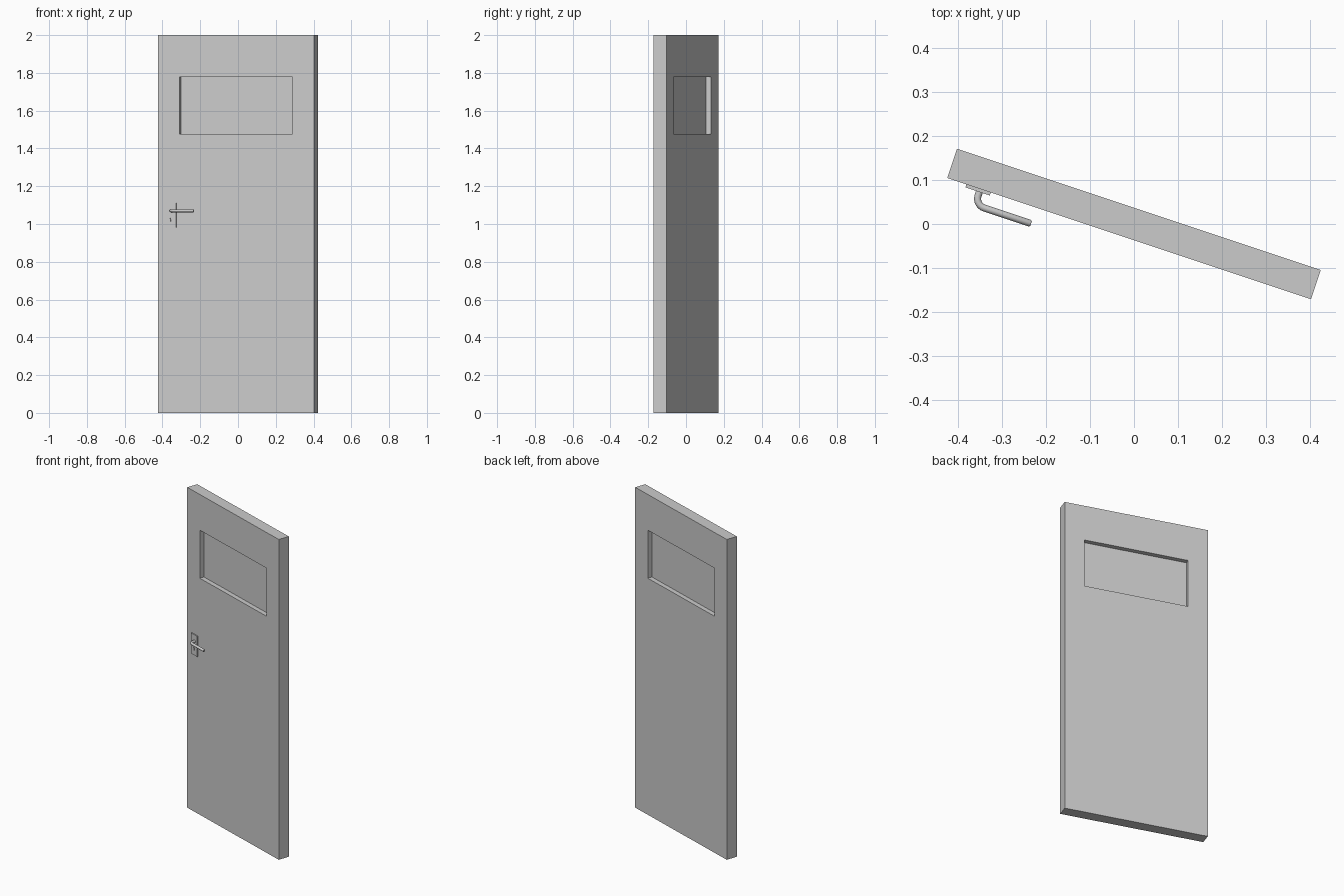
import bpy, bmesh, math
from mathutils import Matrix

if "Cube" in bpy.data.objects:
    bpy.data.objects.remove(bpy.data.objects["Cube"])

# The whole door stands slightly turned: parts are modelled straight, then rotated
TURN = Matrix.Rotation(math.atan2(-0.275, 0.825), 4, 'Z')
W, T, H = 0.87, 0.07, 2.0


def add(name, bm):
    bmesh.ops.recalc_face_normals(bm, faces=bm.faces[:])
    me = bpy.data.meshes.new(name)
    bm.to_mesh(me)
    bm.free()
    ob = bpy.data.objects.new(name, me)
    bpy.context.collection.objects.link(ob)
    ob.matrix_world = TURN
    return ob


def box(name, lo, hi):
    bm = bmesh.new()
    size = [b - a for a, b in zip(lo, hi)]
    mid = [(a + b) / 2 for a, b in zip(lo, hi)]
    bmesh.ops.create_cube(bm, size=1, matrix=Matrix.Translation(mid) @ Matrix.Diagonal((*size, 1)))
    return add(name, bm)


def rect(x0, x1, z0, z1):
    return [(x0, z0), (x1, z0), (x1, z1), (x0, z1)]


# Door leaf with a window opening through it
bm = bmesh.new()
outer, inner = rect(-W / 2, W / 2, 0, H), rect(-0.316, 0.316, 1.477, 1.777)
rings = [[bm.verts.new((x, y, z)) for x, z in r]
         for r, y in ((outer, -T / 2), (inner, -T / 2), (inner, T / 2), (outer, T / 2))]
for k in range(4):
    a, b = rings[k], rings[(k + 1) % 4]
    for i in range(4):
        j = (i + 1) % 4
        bm.faces.new((a[i], a[j], b[j], b[i]))
add("door_leaf", bm)

# Pane set in the middle of the opening
box("window_pane", (-0.316, -0.006, 1.477), (0.316, 0.006, 1.777))

# Handle plate with a keyhole cut into it
plate = box("handle_plate", (-0.389, -0.042, 0.982), (-0.331, -0.035, 1.11))
bm = bmesh.new()
bmesh.ops.create_cone(bm, cap_ends=True, segments=16, radius1=0.005, radius2=0.005, depth=0.01,
                      matrix=Matrix.Translation((-0.36, -0.043, 1.029)) @ Matrix.Rotation(math.pi / 2, 4, 'X'))
hole = add("keyhole_cutter", bm)
slot = box("keyslot_cutter", (-0.362, -0.048, 1.013), (-0.358, -0.0385, 1.029))
for cutter in (hole, slot):
    cutter.hide_render = True
    cutter.hide_viewport = True
    mod = plate.modifiers.new("keyhole", 'BOOLEAN')
    mod.operation, mod.object, mod.solver = 'DIFFERENCE', cutter, 'EXACT'

# Lever: round bar leaving the plate, bending and running parallel to the door
X, Y, Z, R, BEND = -0.356, -0.073, 1.07, 0.008, 0.022
path = [(X, -0.04)]
for i in range(9):
    t = math.pi / 2 * i / 8
    path.append((X + BEND * (1 - math.cos(t)), Y + BEND * (1 - math.sin(t))))
path += [(-0.225, Y), (-0.222, Y)]
radii = [1] * (len(path) - 1) + [0.7]
cu = bpy.data.curves.new("handle_lever", 'CURVE')
cu.dimensions = '3D'
cu.bevel_depth, cu.bevel_resolution, cu.use_fill_caps = R, 4, True
sp = cu.splines.new('POLY')
sp.points.add(len(path) - 1)
for p, (x, y), r in zip(sp.points, path, radii):
    p.co, p.radius = (x, y, Z, 1), r
sp.use_smooth = True
lever = bpy.data.objects.new("handle_lever", cu)
bpy.context.collection.objects.link(lever)
lever.matrix_world = TURN
